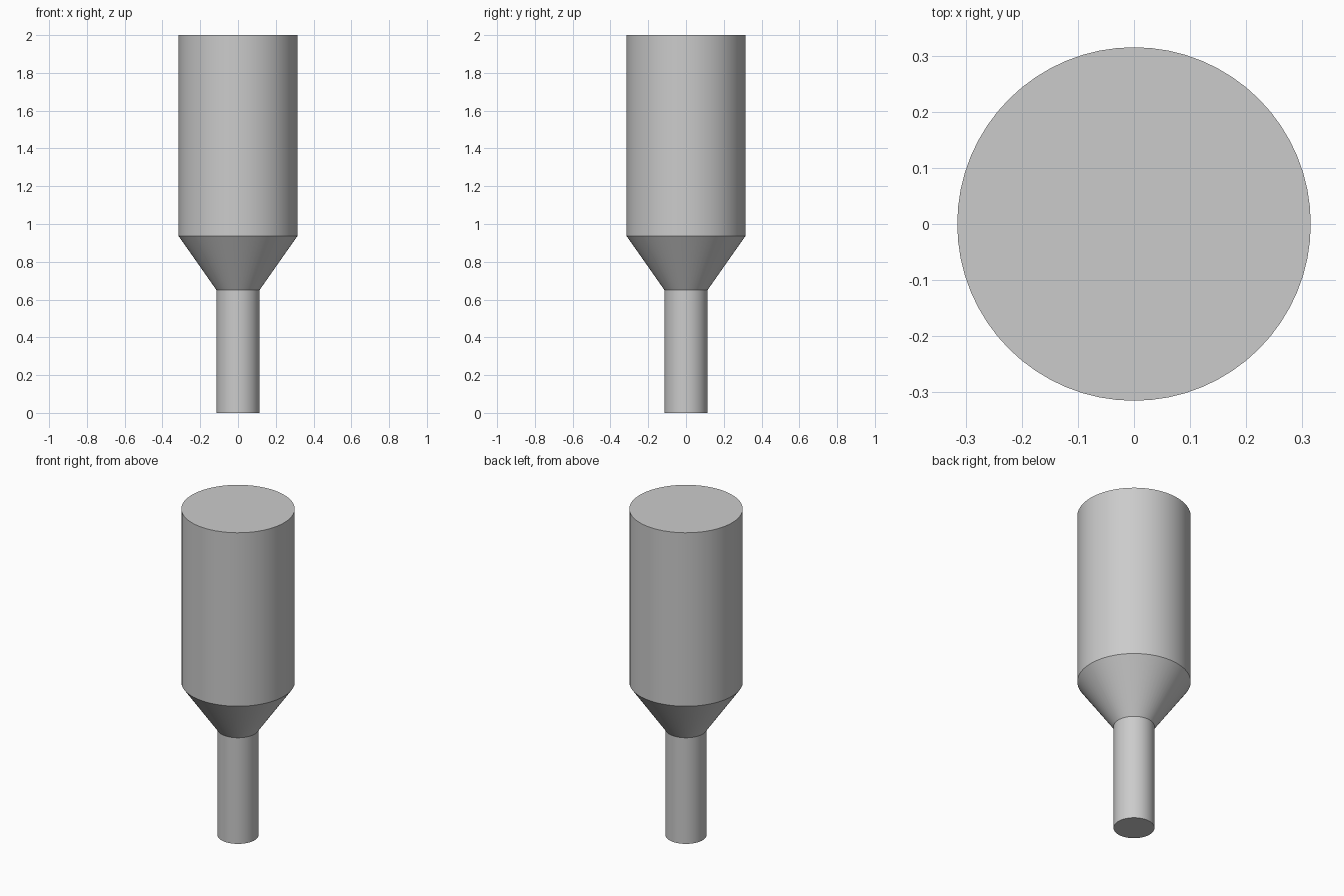
import bpy
import math

SIDES = 64

cube = bpy.data.objects.get("Cube")
if cube:
    bpy.data.objects.remove(cube, do_unlink=True)

# Single plain grey
grey = bpy.data.materials.new("light_grey")
grey.use_nodes = True
colour = (0.6, 0.6, 0.6, 1.0)
grey.diffuse_color = colour
grey.node_tree.nodes["Principled BSDF"].inputs["Base Color"].default_value = colour


def turned_body(name, profile):
    """Revolve (radius, z) rings about z and cap both ends."""
    verts, faces = [], []
    for radius, z in profile:
        for i in range(SIDES):
            a = math.tau * i / SIDES
            verts.append((radius * math.cos(a), radius * math.sin(a), z))
    for ring in range(len(profile) - 1):
        low, high = ring * SIDES, (ring + 1) * SIDES
        for i in range(SIDES):
            j = (i + 1) % SIDES
            faces.append((low + i, low + j, high + j, high + i))
    faces.append(tuple(reversed(range(SIDES))))
    faces.append(tuple(range(len(verts) - SIDES, len(verts))))
    mesh = bpy.data.meshes.new(name)
    mesh.from_pydata(verts, [], faces)
    mesh.materials.append(grey)
    obj = bpy.data.objects.new(name, mesh)
    bpy.context.collection.objects.link(obj)
    bpy.ops.object.select_all(action="DESELECT")
    obj.select_set(True)
    bpy.context.view_layer.objects.active = obj
    bpy.ops.object.shade_smooth_by_angle(angle=math.radians(30))
    return obj


# Narrow stem, conical shoulder and wide barrel in one closed skin
turned_body("stepped_barrel", [
    (0.114, 0.0),
    (0.114, 0.65),
    (0.315, 0.937),
    (0.315, 2.0),
])
